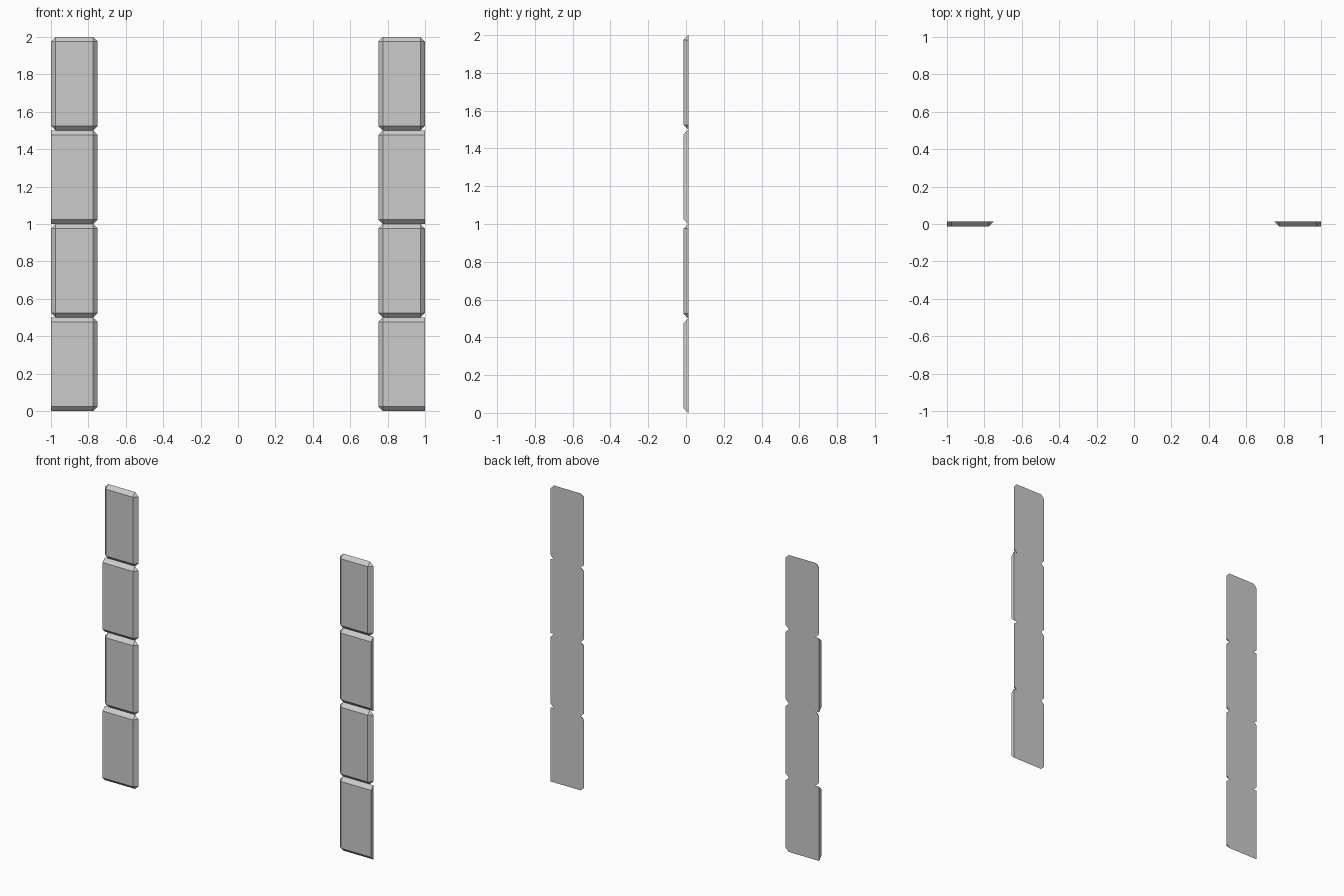
import bpy, bmesh

if "Cube" in bpy.data.objects:
    bpy.data.objects.remove(bpy.data.objects["Cube"])

C = 0.025            # chamfer size, also the depth of each block
Y = C / 2            # half depth
INNER, OUTER, H = 0.75, 1.0, 0.5


def quoin(name, z0, outer_chamfer):
    """Shallow block: full outline at the back, chamfered towards the front."""
    z1 = z0 + H
    pts = []
    for z, dz in ((z0, C), (z1, -C)):
        # inner corner, clipped on the back outline
        pts += [(INNER + C, -Y, z + dz), (INNER + C, Y, z), (INNER, Y, z + dz)]
        if outer_chamfer:
            pts += [(OUTER - C, -Y, z + dz), (OUTER - C, Y, z), (OUTER, Y, z + dz)]
        else:
            pts += [(OUTER, -Y, z + dz), (OUTER, Y, z)]
    bm = bmesh.new()
    for p in pts:
        bm.verts.new(p)
    bmesh.ops.convex_hull(bm, input=bm.verts[:])
    bmesh.ops.dissolve_limit(bm, angle_limit=0.02, verts=bm.verts[:], edges=bm.edges[:])
    bmesh.ops.recalc_face_normals(bm, faces=bm.faces[:])
    me = bpy.data.meshes.new(name)
    bm.to_mesh(me)
    bm.free()
    ob = bpy.data.objects.new(name, me)
    bpy.context.collection.objects.link(ob)
    # matching block on the other side
    mod = ob.modifiers.new("Mirror", 'MIRROR')
    mod.use_mirror_merge = False
    return ob


# Four stacked pairs; every second pair runs flush to the outer side
for i in range(4):
    quoin(f"quoin_pair_{i + 1}", i * H, outer_chamfer=(i % 2 == 1))
